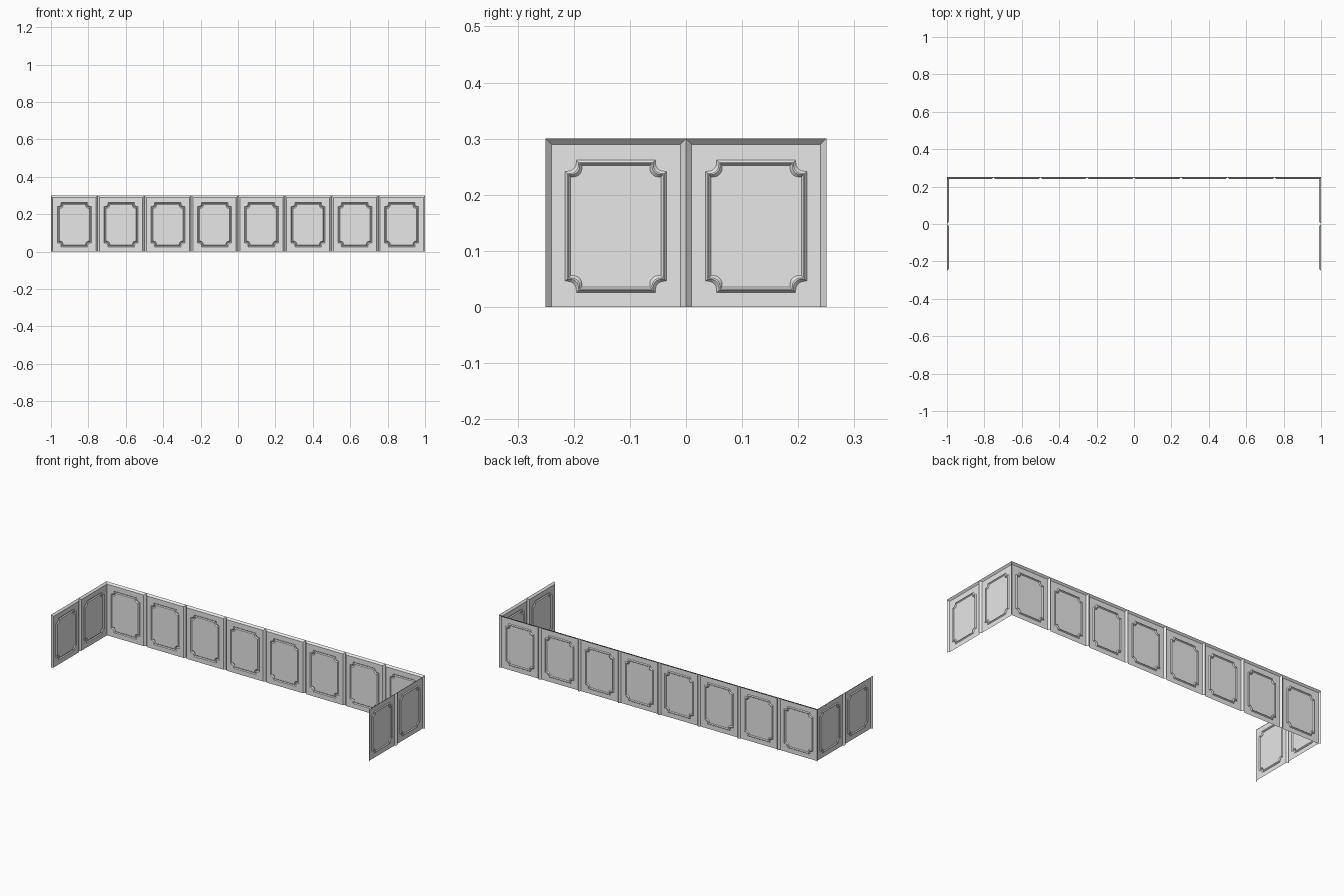
import bpy, bmesh, math

cube = bpy.data.objects.get("Cube")
if cube:
    bpy.data.objects.remove(cube, do_unlink=True)

WIDTH, HEIGHT, BEVEL = 0.25, 0.30, 0.01
MOULD_X, MOULD_LOW, MOULD_HIGH = 0.0905, 0.026, 0.262
STEP, RADIUS, ARC_SEGMENTS = 0.005, 0.015, 5

grey = bpy.data.materials.new("plain_grey")
grey.use_nodes = True
grey.diffuse_color = (0.8, 0.8, 0.8, 1)
grey.node_tree.nodes["Principled BSDF"].inputs["Base Color"].default_value = (0.8, 0.8, 0.8, 1)


def notched_corners(inset):
    """Four corner point lists, counter-clockwise from the lower left."""
    end = STEP + RADIUS
    notch = [(0, end)]
    for i in range(ARC_SEGMENTS + 1):
        a = math.pi / 2 * (1 - i / ARC_SEGMENTS)
        notch.append((STEP + RADIUS * math.cos(a), STEP + RADIUS * math.sin(a)))
    notch.append((end, 0))
    corners = []
    for sx, sz in ((-1, -1), (1, -1), (1, 1), (-1, 1)):
        z0 = MOULD_LOW if sz < 0 else MOULD_HIGH
        pts = [(sx * (MOULD_X - inset - p), z0 - sz * (inset + q)) for p, q in notch]
        corners.append(pts if sx * sz > 0 else pts[::-1])
    return corners


def panel_mesh():
    bm = bmesh.new()

    def vert(x, z, y):
        return bm.verts.new((x, y, z))

    # Bevelled sides and top, open at the bottom and back
    half, inner = WIDTH / 2, WIDTH / 2 - BEVEL
    rim = [vert(x, z, 0) for x, z in ((-half, 0), (half, 0), (half, HEIGHT), (-half, HEIGHT))]
    top = HEIGHT - BEVEL
    flat = [vert(x, z, -BEVEL) for x, z in ((-inner, 0), (inner, 0), (inner, top), (-inner, top))]
    for i in (1, 2, 3):
        j = (i + 1) % 4
        bm.faces.new((rim[i], rim[j], flat[j], flat[i]))

    # Routed moulding loops
    loops = []
    for inset, depth in ((0, 0), (0.004, 0.005), (0.006, 0.005), (0.01, 0)):
        loops.append([[vert(x, z, depth - BEVEL) for x, z in c] for c in notched_corners(inset)])

    # Flat border: a fan at each corner and one face along each side
    outer = loops[0]
    for i in range(4):
        j = (i + 1) % 4
        for a, b in zip(outer[i], outer[i][1:]):
            bm.faces.new((flat[i], b, a))
        bm.faces.new((flat[i], flat[j], outer[j][0], outer[i][-1]))

    # Moulding slopes and the centre field
    rings = [sum(loop, []) for loop in loops]
    for r0, r1 in zip(rings, rings[1:]):
        for i in range(len(r0)):
            j = (i + 1) % len(r0)
            bm.faces.new((r0[i], r0[j], r1[j], r1[i]))
    bm.faces.new(rings[-1])

    bm.normal_update()
    bmesh.ops.reverse_faces(bm, faces=[f for f in bm.faces if f.normal.y > 0])
    mesh = bpy.data.meshes.new("wall_panel")
    bm.to_mesh(mesh)
    bm.free()
    mesh.materials.append(grey)
    return mesh


panel = panel_mesh()


def place(name, x, y, angle=0):
    obj = bpy.data.objects.new(name, panel)
    obj.location = (x, y, 0)
    obj.rotation_euler.z = angle
    bpy.context.collection.objects.link(obj)


# Back wall
for i in range(8):
    place(f"back_panel_{i + 1}", -1 + WIDTH * (i + 0.5), WIDTH)

# Side walls
for side, sx in (("left", 1), ("right", -1)):
    for part, sy in (("front", -1), ("rear", 1)):
        place(f"{side}_{part}_panel", sx, sy * WIDTH / 2, -sx * math.pi / 2)
